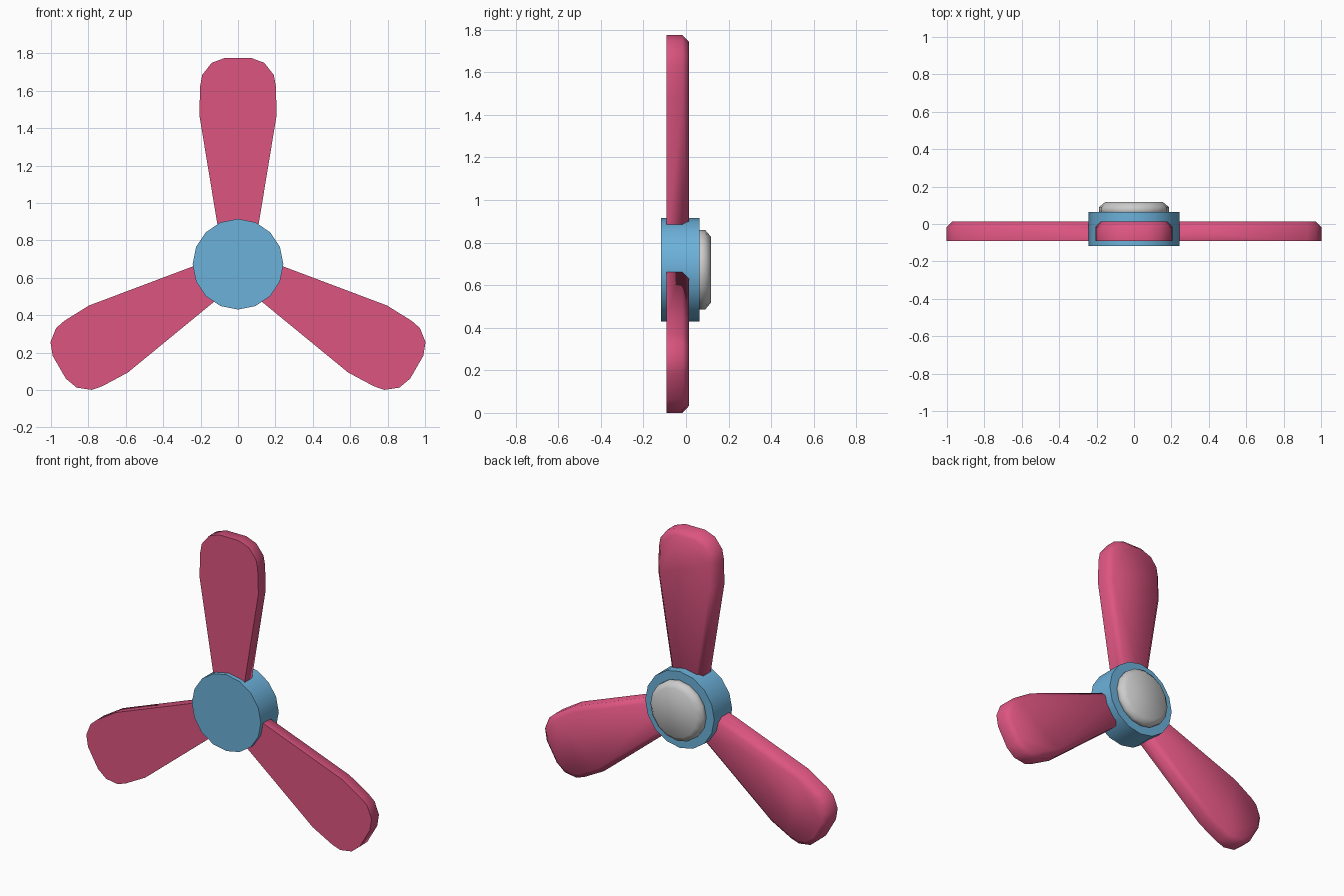
import bpy, bmesh
from math import pi, sin, cos, radians
from mathutils import Matrix

if "Cube" in bpy.data.objects:
    bpy.data.objects.remove(bpy.data.objects["Cube"])

CZ = 0.6725  # height of the spin axis


def material(name, color):
    m = bpy.data.materials.new(name)
    m.diffuse_color = color
    m.use_nodes = True
    m.node_tree.nodes["Principled BSDF"].inputs["Base Color"].default_value = m.diffuse_color
    return m


def finish(bm, name, mat=None, angle=30):
    bmesh.ops.recalc_face_normals(bm, faces=bm.faces)
    for f in bm.faces:
        f.smooth = True
    me = bpy.data.meshes.new(name)
    bm.to_mesh(me)
    bm.free()
    me.set_sharp_from_angle(angle=radians(angle))
    if mat:
        me.materials.append(mat)
    ob = bpy.data.objects.new(name, me)
    ob.location.z = CZ
    bpy.context.collection.objects.link(ob)
    return ob


def lathe(name, profile, sides, mat=None, angle=30):
    """Closed turned shape around the y axis from (radius, y) pairs."""
    bm = bmesh.new()
    rings = [[bm.verts.new((r * sin(2 * pi * i / sides), y, r * cos(2 * pi * i / sides)))
              for i in range(sides)] for r, y in profile]
    for a, b in zip(rings, rings[1:]):
        for i in range(sides):
            j = (i + 1) % sides
            bm.faces.new((a[i], a[j], b[j], b[i]))
    bm.faces.new(rings[0])
    bm.faces.new(rings[-1])
    return finish(bm, name, mat, angle)


def blade(name, turn, mat):
    """Paddle outline, thickened, with the back rim bevelled."""
    half = [(0.09, 0.09), (0.207, 0.80), (0.202, 0.955), (0.191, 1.013),
            (0.14, 1.077), (0.07, 1.103)]
    outline = half + [(-x, r) for x, r in reversed(half)]
    y0, y1 = -0.091, 0.013
    bm = bmesh.new()
    front = [bm.verts.new((x, y0, r)) for x, r in outline]
    back = [bm.verts.new((x, y1, r)) for x, r in outline]
    bm.faces.new(front)
    rim = bm.faces.new(back)
    n = len(outline)
    for i in range(n):
        j = (i + 1) % n
        bm.faces.new((front[i], front[j], back[j], back[i]))
    bmesh.ops.recalc_face_normals(bm, faces=bm.faces)
    bmesh.ops.bevel(bm, geom=list(rim.edges), offset=0.03, offset_type='OFFSET',
                    segments=1, affect='EDGES')
    ob = finish(bm, name, mat, 60)
    ob.data.transform(Matrix.Rotation(turn, 4, 'Y'))
    return ob


pink = material("pink", (0.72, 0.09, 0.22, 1))
blue = material("blue", (0.15, 0.44, 0.70, 1))

# Hub drum and rounded rear cap
lathe("hub", [(0.2425, -0.117), (0.2425, 0.063)], 16, blue)
lathe("rear_cap", [(0.187, 0.05), (0.187, 0.09), (0.155, 0.117)], 16, None, 100)

# Three blades
for k in range(3):
    blade(f"blade_{k + 1}", k * 2 * pi / 3, pink)
